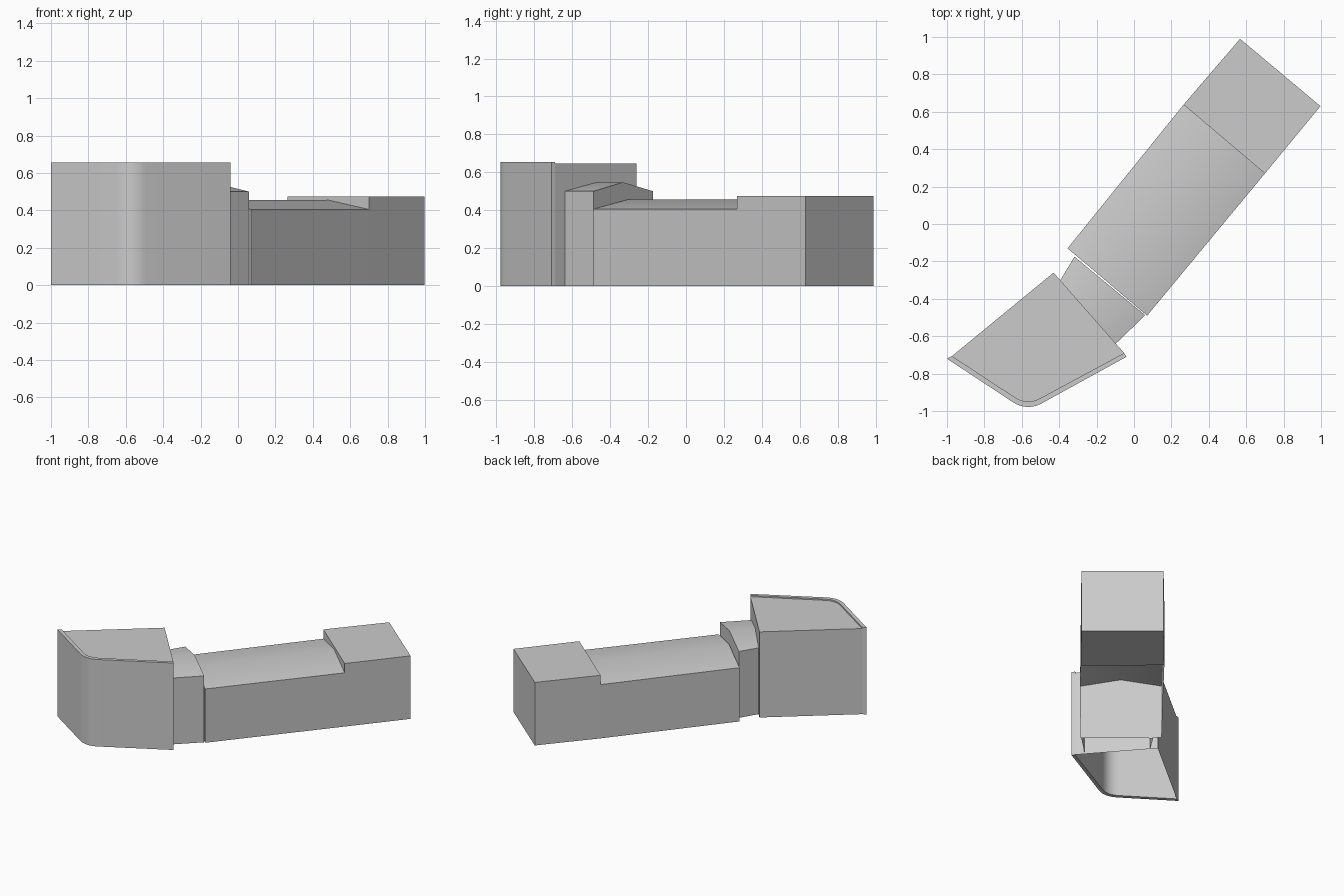
import bpy
import bmesh
import math
from mathutils import Vector

cube = bpy.data.objects.get("Cube")
if cube:
    bpy.data.objects.remove(cube, do_unlink=True)

# Single plain grey for the whole building
grey = bpy.data.materials.new("light grey")
grey.use_nodes = True
colour = (0.6, 0.6, 0.6, 1)
grey.diffuse_color = colour
grey.node_tree.nodes["Principled BSDF"].inputs["Base Color"].default_value = colour


def finish(name, bm):
    mesh = bpy.data.meshes.new(name)
    bm.to_mesh(mesh)
    bm.free()
    mesh.materials.append(grey)
    obj = bpy.data.objects.new(name, mesh)
    bpy.context.collection.objects.link(obj)
    bpy.ops.object.select_all(action="DESELECT")
    obj.select_set(True)
    bpy.context.view_layer.objects.active = obj
    bpy.ops.object.shade_smooth_by_angle(angle=math.radians(30))
    return obj


def prism(name, outline, height, floor=True, walls=None):
    """Extrude a counter-clockwise plan outline; walls picks the edges to build."""
    bm = bmesh.new()
    low = [bm.verts.new((x, y, 0)) for x, y in outline]
    high = [bm.verts.new((x, y, height)) for x, y in outline]
    count = len(outline)
    for i in (range(count) if walls is None else walls):
        j = (i + 1) % count
        bm.faces.new((low[i], low[j], high[j], high[i]))
    bm.faces.new(high)
    if floor:
        bm.faces.new(low[::-1])
    else:
        bmesh.ops.delete(bm, geom=[v for v in low if not v.link_faces], context="VERTS")
    return finish(name, bm)


def gabled(name, corners, eave, ridge):
    """Open-bottomed hall with a gable wall on its first edge."""
    bm = bmesh.new()
    plan = [Vector((x, y, 0)) for x, y in corners]
    a, b, c, d = [bm.verts.new(p) for p in plan]
    ea, eb, ec, ed = [bm.verts.new(p + Vector((0, 0, eave))) for p in plan]
    up = Vector((0, 0, ridge))
    near = bm.verts.new((plan[0] + plan[1]) / 2 + up)
    far = bm.verts.new((plan[2] + plan[3]) / 2 + up)
    for face in ((a, b, eb, near, ea), (b, c, ec, eb), (d, a, ea, ed),
                 (eb, ec, far, near), (ea, near, far, ed)):
        bm.faces.new(face)
    return finish(name, bm)


def rounded_front(left, start, apex, end, right, steps=10):
    """Two straight runs joined by a curved nose."""
    start, apex, end = Vector(start), Vector(apex), Vector(end)
    points = [left]
    for i in range(steps + 1):
        t = i / steps
        points.append(tuple(start.lerp(apex, t).lerp(apex.lerp(end, t), t)))
    return points + [right]


# Rear flat-roofed block
prism("rear_block", [(0.265, 0.638), (0.70, 0.27), (0.997, 0.63), (0.567, 0.99)], 0.475)

# Long hall and short connecting hall, both with shallow pitched roofs
gabled("main_hall", [(-0.355, -0.13), (0.07, -0.49), (0.70, 0.27), (0.265, 0.638)], 0.405, 0.455)
gabled("connecting_hall", [(0.06, -0.488), (-0.318, -0.175), (-0.395, -0.302), (-0.105, -0.647)],
       0.50, 0.547)

# Front block behind a thin facade with a curved nose
outer = rounded_front((-1.0, -0.72), (-0.65, -0.951), (-0.572, -1.002), (-0.49, -0.957), (-0.04, -0.71))
inner = rounded_front((-0.973, -0.706), (-0.64, -0.925), (-0.572, -0.97), (-0.50, -0.931), (-0.053, -0.69))
head = inner + [(-0.43, -0.26)]
prism("front_block", head, 0.645, floor=False, walls=[len(head) - 2, len(head) - 1])
prism("curved_facade", outer + inner[::-1], 0.655)
